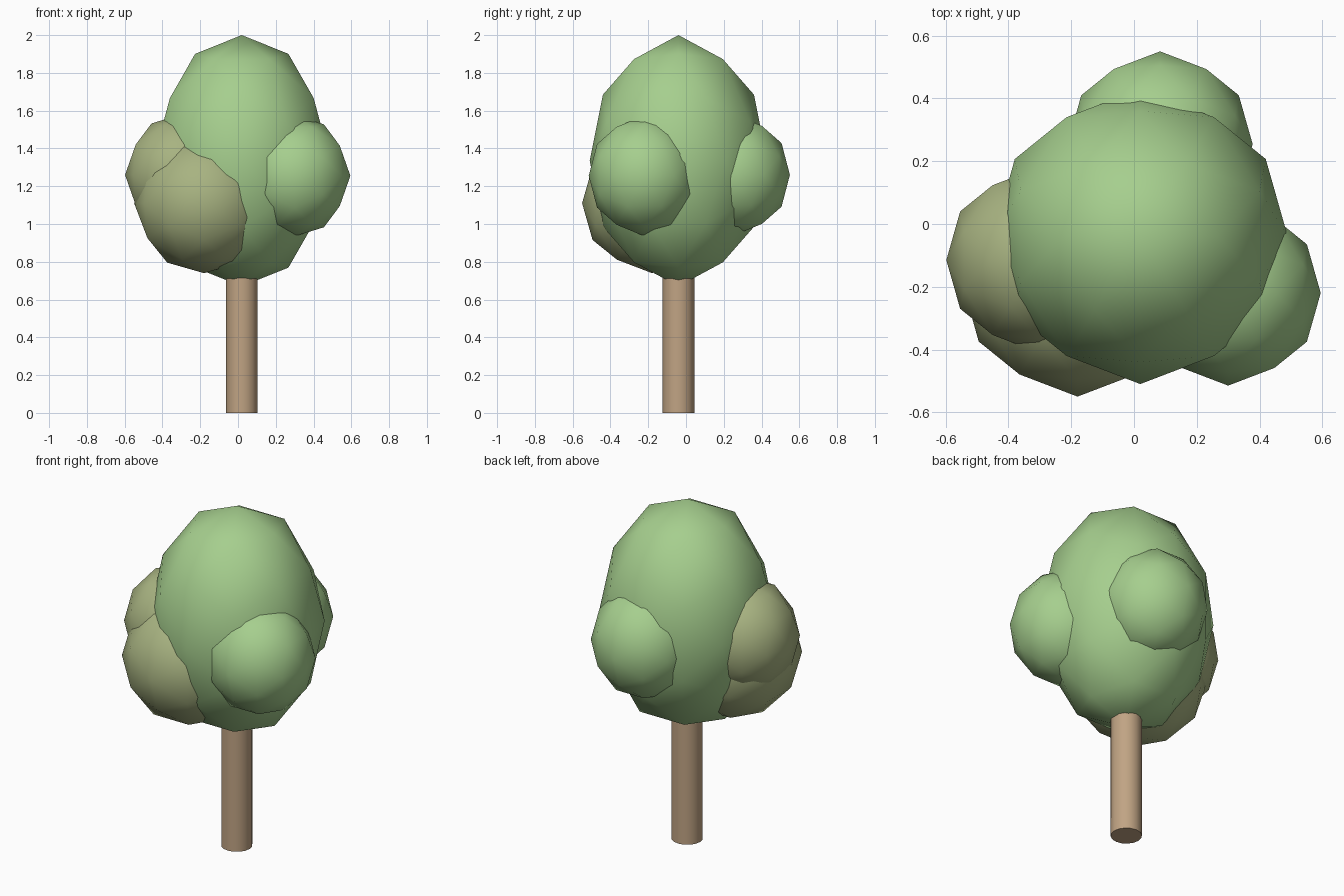
import bpy
import bmesh
import math
from mathutils import Matrix, Vector

cube = bpy.data.objects.get("Cube")
if cube:
    bpy.data.objects.remove(cube, do_unlink=True)


def make_material(name, rgb):
    mat = bpy.data.materials.new(name)
    mat.use_nodes = True
    mat.diffuse_color = (*rgb, 1)
    bsdf = next(n for n in mat.node_tree.nodes if n.type == "BSDF_PRINCIPLED")
    bsdf.inputs["Base Color"].default_value = (*rgb, 1)
    bsdf.inputs["Roughness"].default_value = 0.9
    return mat


leaf_green = make_material("leaf green", (0.38, 0.62, 0.27))
leaf_olive = make_material("leaf olive", (0.39, 0.45, 0.22))
bark_brown = make_material("bark brown", (0.53, 0.37, 0.23))


def add_object(name, bm, mat):
    mesh = bpy.data.meshes.new(name)
    bm.to_mesh(mesh)
    bm.free()
    mesh.materials.append(mat)
    obj = bpy.data.objects.new(name, mesh)
    bpy.context.collection.objects.link(obj)
    return obj


# Half the angle between neighbouring icosahedron corners: puts an edge on top
EDGE_UP = Matrix.Rotation(-math.atan(2) / 2, 3, "Y")


def add_foliage(name, centre, radius, height, mat):
    """Low-poly ellipsoid clump with smooth shading."""
    bm = bmesh.new()
    bmesh.ops.create_icosphere(bm, subdivisions=2, radius=1)
    for v in bm.verts:
        p = EDGE_UP @ v.co
        v.co = Vector((p.x * radius, p.y * radius, p.z * height))
    for f in bm.faces:
        f.smooth = True
    obj = add_object(name, bm, mat)
    obj.location = centre
    return obj


# Foliage: one tall crown and four side clumps
add_foliage("crown", (0.02, -0.04, 1.335), 0.47, 0.665, leaf_green)
add_foliage("left_clump", (0.30, -0.22, 1.255), 0.295, 0.32, leaf_green)
add_foliage("back_clump", (0.083, 0.255, 1.26), 0.295, 0.32, leaf_green)
add_foliage("right_clump", (-0.303, -0.115, 1.26), 0.295, 0.32, leaf_olive)
add_foliage("front_clump", (-0.18, -0.18, 1.11), 0.37, 0.37, leaf_olive)

# Trunk: straight cylinder running up into the crown
TRUNK_HEIGHT = 0.9
bm = bmesh.new()
bmesh.ops.create_cone(bm, cap_ends=True, segments=16, radius1=0.084,
                      radius2=0.084, depth=TRUNK_HEIGHT)
trunk = add_object("trunk", bm, bark_brown)
trunk.location = (0.02, -0.04, TRUNK_HEIGHT / 2)
bpy.ops.object.select_all(action="DESELECT")
trunk.select_set(True)
bpy.context.view_layer.objects.active = trunk
bpy.ops.object.shade_smooth_by_angle(angle=math.radians(40))
